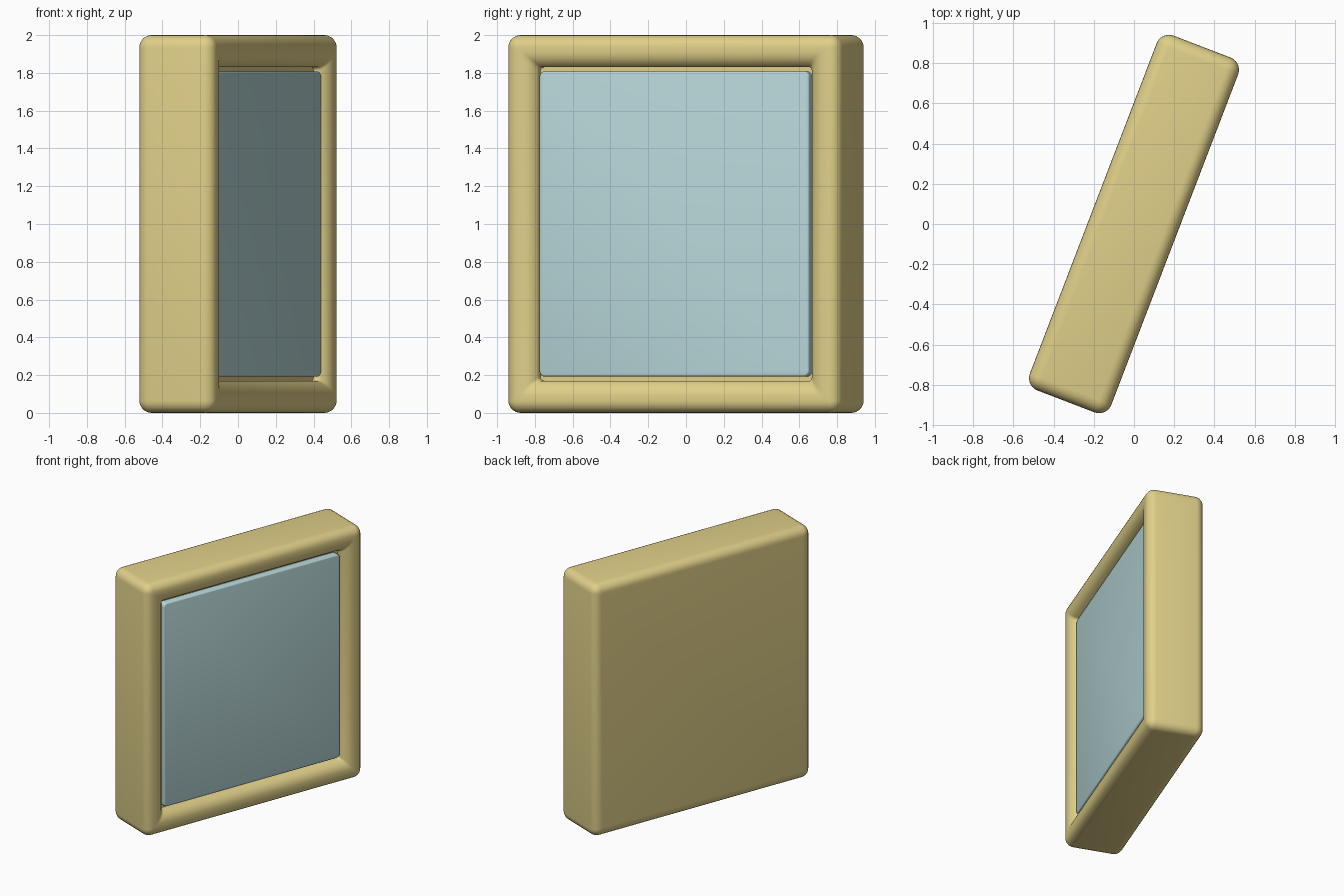
import bpy, bmesh
from math import sin, cos, pi, radians
from mathutils import Matrix

if "Cube" in bpy.data.objects:
    bpy.data.objects.remove(bpy.data.objects["Cube"])

HALF_W, HALF_H = 0.945, 1.0      # frame half width and half height
TURN = Matrix.Rotation(radians(-21), 4, 'Z')


def material(name, color):
    m = bpy.data.materials.new(name)
    m.diffuse_color = (*color, 1)
    m.use_nodes = True
    m.node_tree.nodes["Principled BSDF"].inputs["Base Color"].default_value = m.diffuse_color
    return m


def ring(bm, d, hw, hh, r, n=5):
    """Rounded rectangle in the local YZ plane at depth d."""
    verts = []
    for k, (sy, sz) in enumerate(((1, 1), (-1, 1), (-1, -1), (1, -1))):
        for i in range(n + 1):
            a = (k + i / n) * pi / 2
            verts.append(bm.verts.new((d, sy * (hw - r) + r * cos(a),
                                       sz * (hh - r) + r * sin(a))))
    return verts


def loft(name, profile, hw, hh, radius, min_radius, mat):
    """Skin rounded rectangles along an (inset, depth) profile, capped at both ends."""
    bm = bmesh.new()
    rings = [ring(bm, d, hw - i, hh - i, max(radius - i, min_radius)) for i, d in profile]
    for a, b in zip(rings, rings[1:]):
        for j in range(len(a)):
            k = (j + 1) % len(a)
            bm.faces.new((a[j], a[k], b[k], b[j]))
    bm.faces.new(rings[0][::-1])
    bm.faces.new(rings[-1])
    bmesh.ops.recalc_face_normals(bm, faces=bm.faces[:])
    bm.transform(Matrix.Translation((0, 0, 1)) @ TURN)
    me = bpy.data.meshes.new(name)
    bm.to_mesh(me)
    bm.free()
    ob = bpy.data.objects.new(name, me)
    bpy.context.collection.objects.link(ob)
    me.materials.append(mat)
    bpy.ops.object.select_all(action='DESELECT')
    ob.select_set(True)
    bpy.context.view_layer.objects.active = ob
    bpy.ops.object.shade_smooth_by_angle(angle=radians(40))
    return ob


def arc(ci, cd, r, a0, a1, n=6):
    """Arc of (inset, depth) points."""
    steps = [radians(a0 + (a1 - a0) * t / n) for t in range(n + 1)]
    return [(ci + r * cos(a), cd + r * sin(a)) for a in steps]


# frame: flat back, rounded outer edges, soft inner slope and a groove floor
R, T = 0.065, 0.217
frame_profile = (arc(R, R - T, R, 270, 180)
                 + arc(R, T - R, R, 180, 90)
                 + arc(0.085, T - 0.09, 0.09, 85, 30)
                 + [(0.168, 0.165), (0.17, 0.13)])
loft("frame", frame_profile, HALF_W, HALF_H, 0.065, 0.02,
     material("frame_yellow", (0.75, 0.63, 0.25)))

# glass pane: thin slab with softened front edge, set in the opening
glass_profile = [(0, 0.125)] + arc(0.012, 0.168, 0.012, 180, 90, 3)
loft("glass_pane", glass_profile, 0.765, 0.808, 0.03, 0.015,
     material("pale_glass", (0.47, 0.67, 0.68)))
